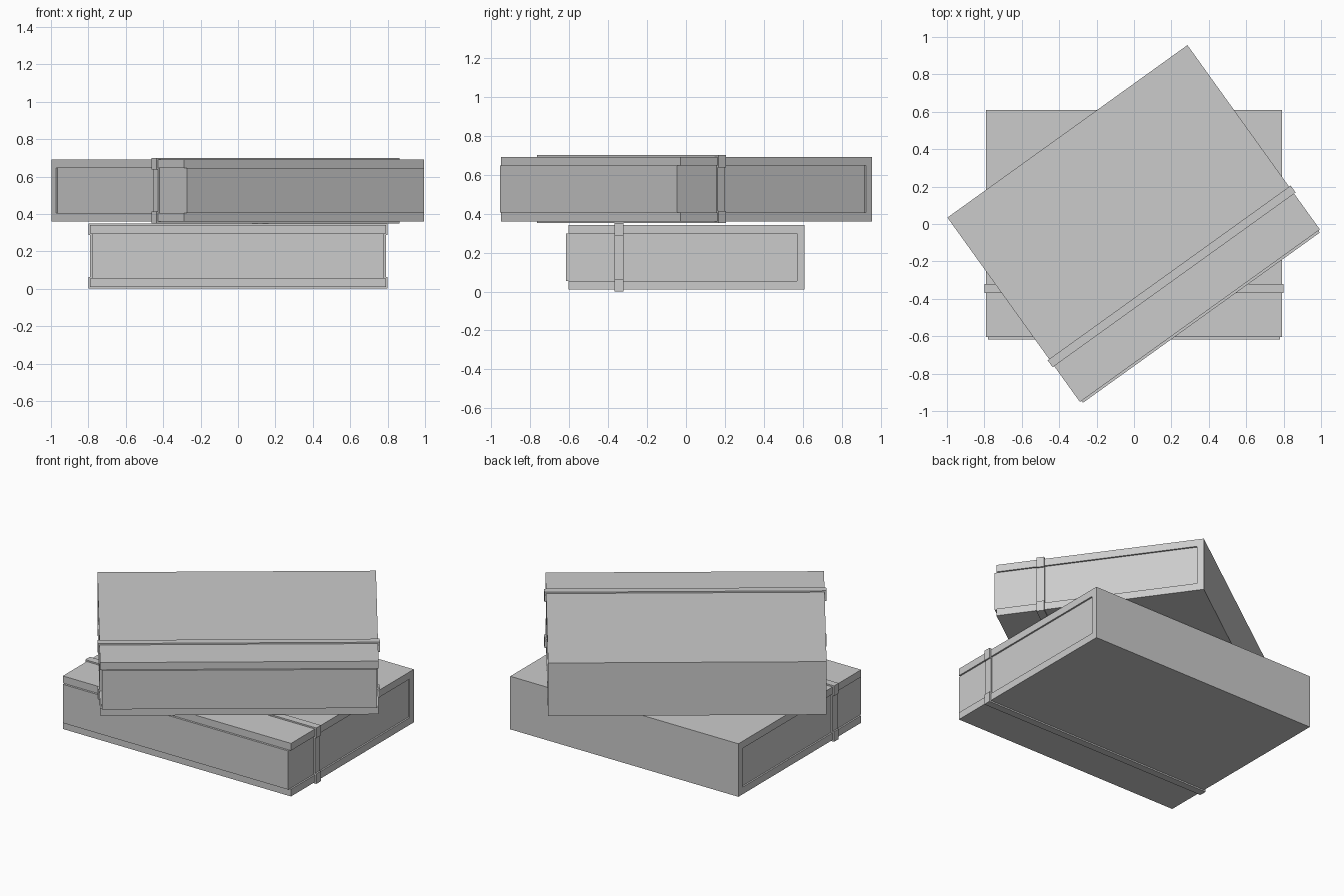
import bpy, bmesh
from math import radians

if "Cube" in bpy.data.objects:
    bpy.data.objects.remove(bpy.data.objects["Cube"])

W, BACK, FRONT = 0.79, 0.61, -0.604      # cover half width, spine and fore edge
Z0, Z1, T = 0.01, 0.342, 0.045           # cover bottom, top, board thickness
PAGE_X = 0.78


def make_object(name, verts, faces, turn, lift):
    mesh = bpy.data.meshes.new(name)
    mesh.from_pydata(verts, [], faces)
    bm = bmesh.new()
    bm.from_mesh(mesh)
    bmesh.ops.recalc_face_normals(bm, faces=bm.faces)
    bm.to_mesh(mesh)
    bm.free()
    obj = bpy.data.objects.new(name, mesh)
    obj.rotation_euler.z = turn
    obj.location.z = lift
    bpy.context.collection.objects.link(obj)


def extrude_x(name, profile, half, turn, lift):
    # closed (y, z) profile swept along x
    n = len(profile)
    verts = [(x, y, z) for x in (-half, half) for y, z in profile]
    faces = [(i, (i + 1) % n, n + (i + 1) % n, n + i) for i in range(n)]
    faces += [tuple(range(n)), tuple(range(n, 2 * n))]
    make_object(name, verts, faces, turn, lift)


def strap_loop(x_cover, x_page, grow):
    # outline hugging the boards and the recessed page block
    b, t = Z0 - grow, Z1 + grow
    bi, ti = Z0 + T + grow, Z1 - T - grow
    right = [(x_cover, b), (x_cover, bi), (x_page, bi),
             (x_page, ti), (x_cover, ti), (x_cover, t)]
    return right + [(-x, z) for x, z in reversed(right)]


def make_book(prefix, turn, lift):
    # C-shaped cover: two boards joined by the spine
    spine = BACK - 0.04
    extrude_x(prefix + "_cover",
              [(FRONT, Z0), (BACK, Z0), (BACK, Z1), (FRONT, Z1),
               (FRONT, Z1 - T), (spine, Z1 - T), (spine, Z0 + T), (FRONT, Z0 + T)],
              W, turn, lift)
    # page block, slightly proud of the boards at the fore edge
    extrude_x(prefix + "_pages",
              [(-0.617, Z0 + T), (spine, Z0 + T), (spine, Z1 - T), (-0.617, Z1 - T)],
              PAGE_X, turn, lift)
    # strap ring around the book
    outer = strap_loop(W + 0.01, PAGE_X + 0.01, 0.009)
    inner = strap_loop(W, PAGE_X, 0.0)
    n = len(outer)
    verts = [(x, y, z) for y in (-0.368, -0.322) for loop in (outer, inner) for x, z in loop]
    faces = []
    for i in range(n):
        j = (i + 1) % n
        for a, b in ((0, n), (2 * n, 3 * n), (0, 2 * n), (n, 3 * n)):
            faces.append((a + i, a + j, b + j, b + i))
    make_object(prefix + "_strap", verts, faces, turn, lift)


make_book("lower_book", 0, 0)
make_book("upper_book", radians(35.7), 0.35)
